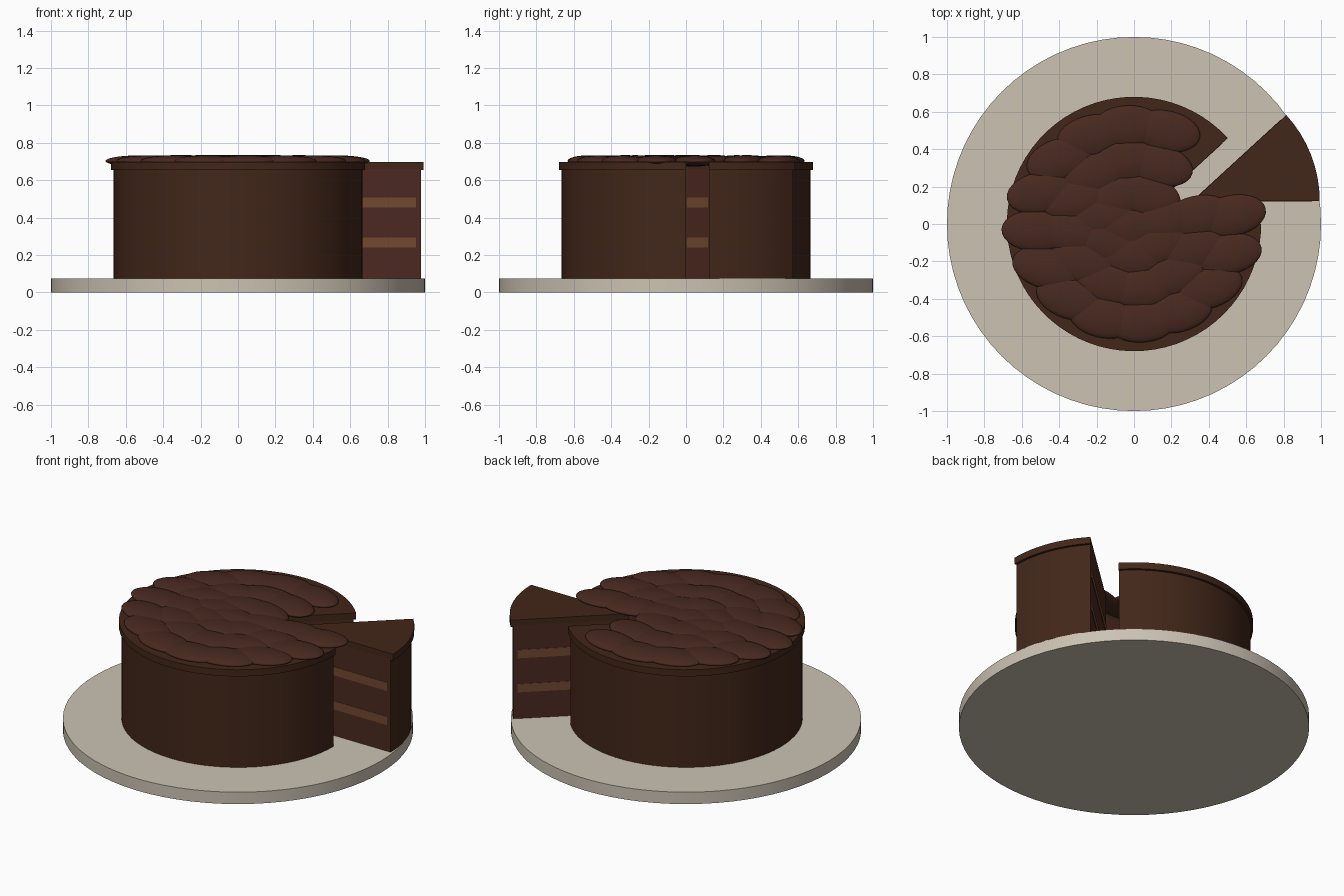
import bpy, bmesh
from math import sin, cos, radians

if "Cube" in bpy.data.objects:
    bpy.data.objects.remove(bpy.data.objects["Cube"])

def material(name, rgb):
    m = bpy.data.materials.new(name)
    m.diffuse_color = (*rgb, 1)
    m.use_nodes = True
    m.node_tree.nodes["Principled BSDF"].inputs["Base Color"].default_value = m.diffuse_color
    return m

FROSTING = material("frosting", (0.055, 0.020, 0.010))
SPONGE = material("sponge", (0.072, 0.022, 0.014))
FILLING = material("filling", (0.17, 0.065, 0.030))
PETAL = material("piped_frosting", (0.065, 0.022, 0.014))
PLATE = material("plate_cream", (0.60, 0.54, 0.45))

def smooth(ob):
    bpy.ops.object.select_all(action='DESELECT')
    ob.select_set(True)
    bpy.context.view_layer.objects.active = ob
    bpy.ops.object.shade_smooth_by_angle(angle=radians(30))

def wedge(name, r, z0, z1, a0, a1, outer, cut, offset=(0, 0), grow=0.0):
    """Pie-shaped solid; grow pushes the cut faces slightly outward."""
    bm = bmesh.new()
    n = max(8, int((a1 - a0) / 5))
    mid = radians((a0 + a1) / 2)
    half = radians((a1 - a0) / 2)
    tip = -grow / sin(half)
    extra = grow / r
    pts = [(tip * cos(mid), tip * sin(mid))]
    for i in range(n + 1):
        a = radians(a0) - extra + (radians(a1 - a0) + 2 * extra) * i / n
        pts.append((r * cos(a), r * sin(a)))
    low = [bm.verts.new((x, y, z0)) for x, y in pts]
    top = [bm.verts.new((x, y, z1)) for x, y in pts]
    bm.faces.new(low[::-1])
    bm.faces.new(top)
    for i in range(len(pts)):
        j = (i + 1) % len(pts)
        f = bm.faces.new((low[i], low[j], top[j], top[i]))
        f.material_index = 1 if 0 in (i, j) else 0
    bmesh.ops.recalc_face_normals(bm, faces=bm.faces)
    me = bpy.data.meshes.new(name)
    bm.to_mesh(me)
    bm.free()
    ob = bpy.data.objects.new(name, me)
    ob.location = (*offset, 0)
    me.materials.append(outer)
    me.materials.append(cut)
    bpy.context.collection.objects.link(ob)
    smooth(ob)

# Plate
bpy.ops.mesh.primitive_cylinder_add(vertices=72, radius=1, depth=0.075, location=(0, 0, 0.0375))
plate = bpy.context.object
plate.name = "plate"
plate.data.materials.append(PLATE)
smooth(plate)

# Cake and pulled-out slice: body, top icing, two filling layers
for part, a0, a1, off in (("cake", 42.5, 360, (0, 0)), ("slice", 0, 42.5, (0.313, 0.123))):
    wedge(part + "_body", 0.665, 0.075, 0.66, a0, a1, FROSTING, SPONGE, off)
    wedge(part + "_icing", 0.68, 0.655, 0.697, a0, a1, FROSTING, FROSTING, off)
    for k, z in enumerate((0.24, 0.455)):
        wedge(f"{part}_filling_{k}", 0.64, z, z + 0.053, a0, a1, FILLING, FILLING, off, 0.002)

# Overlapping flat blobs of frosting on top, in three rings
petal_mesh = None
def petal(name, r, a, tilt, z):
    global petal_mesh
    if petal_mesh is None:
        bpy.ops.mesh.primitive_uv_sphere_add(segments=28, ring_count=14, radius=1)
        ob = bpy.context.object
        petal_mesh = ob.data
        petal_mesh.materials.append(PETAL)
        smooth(ob)
    else:
        ob = bpy.data.objects.new(name, petal_mesh)
        bpy.context.collection.objects.link(ob)
    ob.name = name
    ob.location = (r * cos(radians(a)), r * sin(radians(a)), z)
    ob.scale = (0.185, 0.11, 0.03)
    ob.rotation_euler = (0, 0, radians(tilt))

for ring, (r, start, step, count) in enumerate(((0.525, 71, 22.6, 14), (0.34, 67, 30, 11), (0.165, 66, 50, 7))):
    for i in range(count):
        a = start + step * i
        tilt = 12 if i == count - 1 else -18 * sin(radians(2 * a))
        petal(f"frosting_petal_{ring}_{i}", r, a, tilt, 0.703 + 0.001 * ring)
petal("frosting_petal_centre", 0.05, 200, 0, 0.705)
